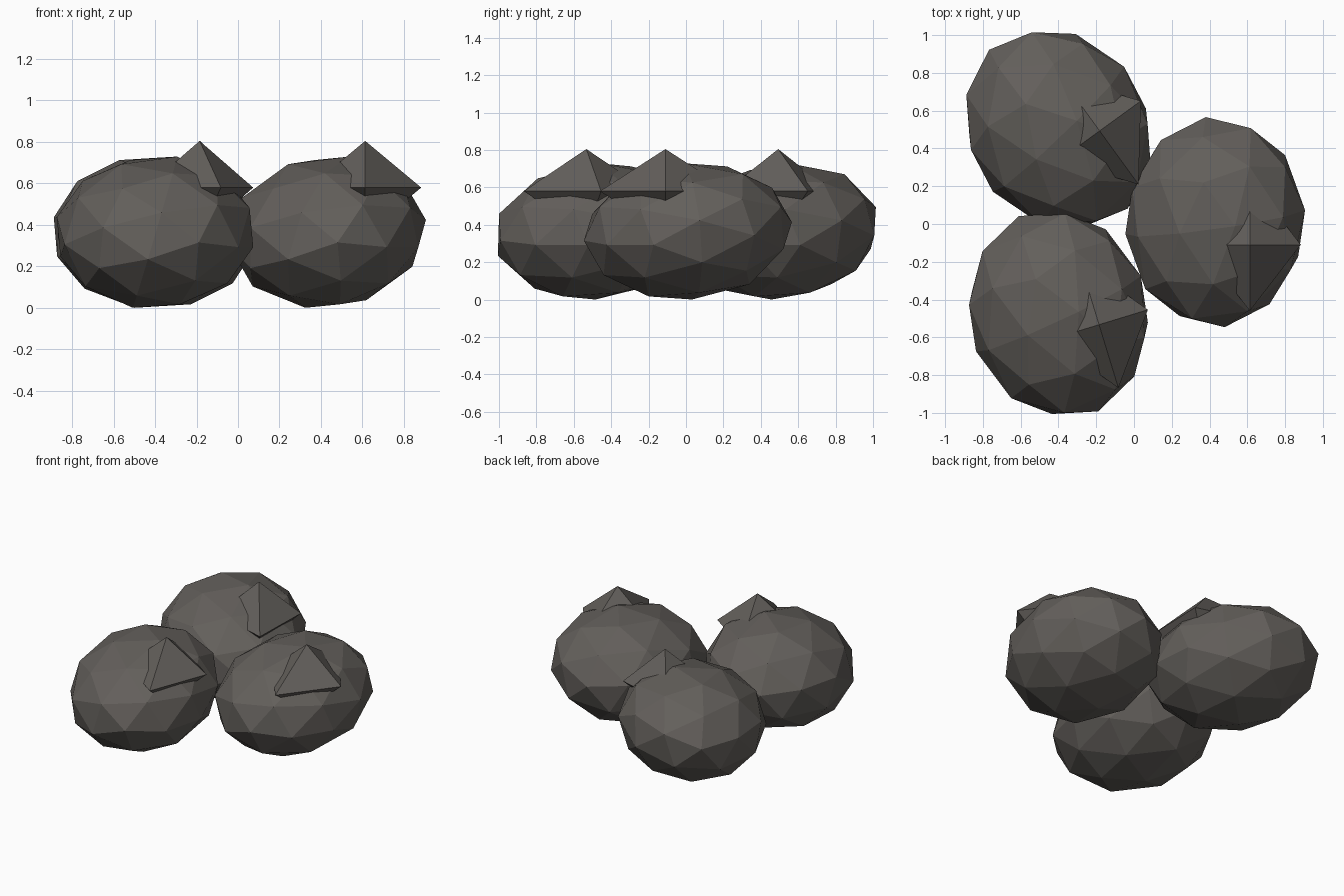
import bpy
import bmesh
import math
from mathutils import Matrix, Vector

if "Cube" in bpy.data.objects:
    bpy.data.objects.remove(bpy.data.objects["Cube"])

stone = bpy.data.materials.new("dark warm grey stone")
stone.diffuse_color = (0.125, 0.115, 0.105, 1.0)
stone.use_nodes = True
stone.node_tree.nodes["Principled BSDF"].inputs["Base Color"].default_value = stone.diffuse_color


def columns(a, b, c):
    """Matrix whose columns are three vectors."""
    return Matrix((a, b, c)).transposed().to_4x4()


# Stretches and leans a unit ball by moving the corners of one of its faces
FACE = columns((0, 0, 1), (0.2764, 0.8507, 0.4472), (0.8944, 0, 0.4472))
LEANING_FACE = columns((-0.0615, 0.21, 0.3475), (-0.05, 0.556, 0.0495),
                       (-0.439, 0.183, 0.0725))
LEAN = LEANING_FACE @ FACE.inverted()


def add_object(name, bm, x, y, z, turn):
    bmesh.ops.recalc_face_normals(bm, faces=bm.faces)
    mesh = bpy.data.meshes.new(name)
    bm.to_mesh(mesh)
    bm.free()
    mesh.materials.append(stone)
    obj = bpy.data.objects.new(name, mesh)
    obj.location = Vector((x, y, z))
    obj.rotation_euler.z = math.radians(turn)
    bpy.context.collection.objects.link(obj)


def boulder(name, x, y, turn):
    # Flattened faceted ball
    bm = bmesh.new()
    bmesh.ops.create_icosphere(bm, subdivisions=2, radius=1)
    bm.transform(LEAN)
    add_object(name, bm, x, y, 0.365, turn)


def shard(name, x, y, turn):
    # Eight-sided diamond half sunk into the boulder
    bm = bmesh.new()
    bmesh.ops.create_uvsphere(bm, u_segments=4, v_segments=2, radius=1)
    bm.transform(Matrix.Diagonal((0.27, 0.35, 0.225, 1)))
    add_object(name, bm, x, y, 0.58, turn)


# Three copies of one rock: boulder centre, shard centre, turn
ROCKS = {
    "right": ((0.43, 0.01), (0.613, -0.11), 0),
    "back_left": ((-0.40, 0.502), (-0.182, 0.493), 36),
    "front_left": ((-0.40, -0.475), (-0.185, -0.533), 17),
}
for side, (ball, tip, turn) in ROCKS.items():
    boulder(side + "_boulder", *ball, turn)
    shard(side + "_shard", *tip, turn)
